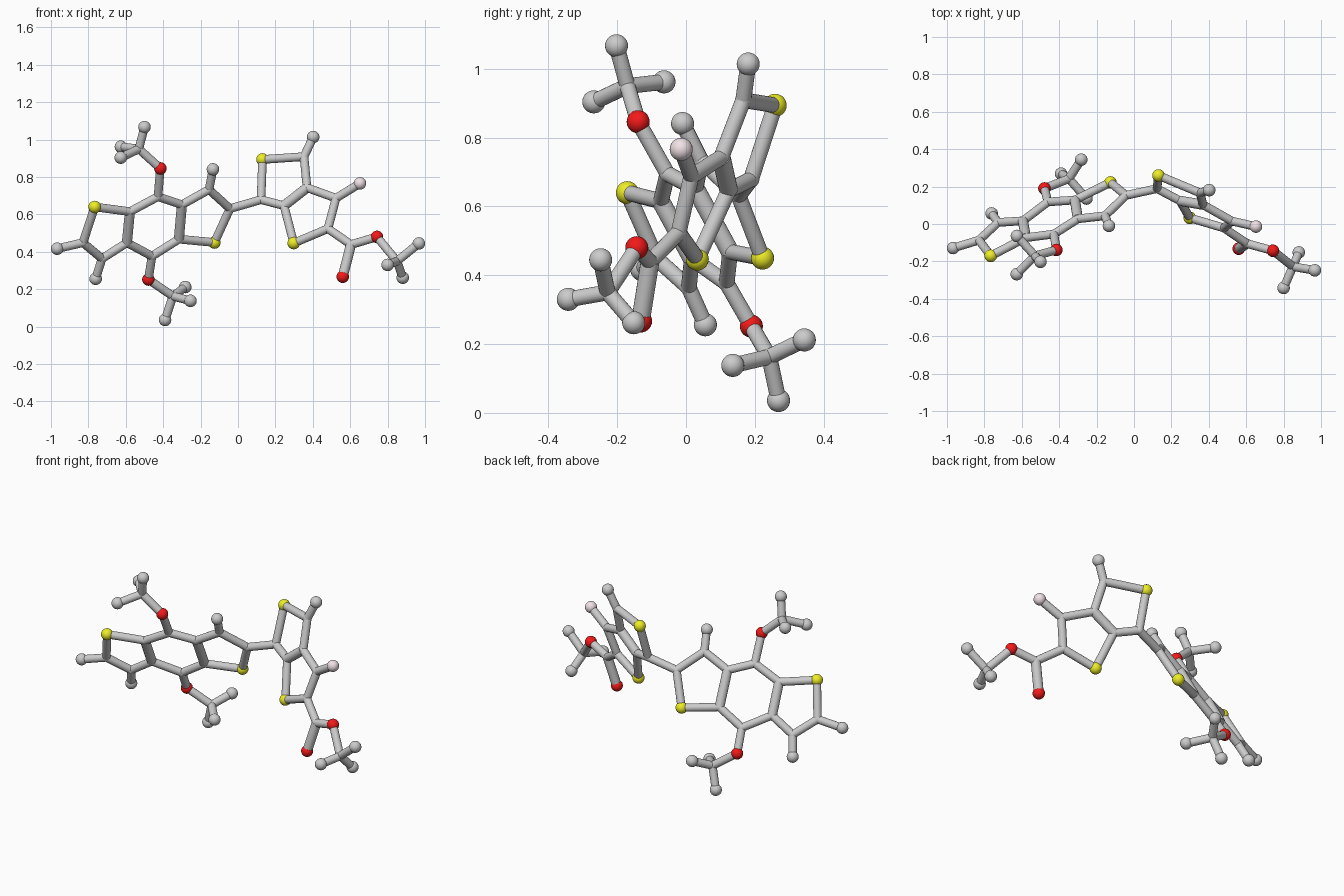
import bpy
from math import radians
from mathutils import Vector

if "Cube" in bpy.data.objects:
    bpy.data.objects.remove(bpy.data.objects["Cube"])

END_R, BOND_R, THICK_R = 0.0335, 0.023, 0.027


def left(x, z):   # point on the plane of the left ring system
    return Vector((x, 0.541 + 0.44 * x - 0.585 * z, z))


def right(x, z):  # point on the plane of the right ring system
    return Vector((x, 0.011 - 0.44 * x + 0.342 * z, z))


P = {
    # left three-ring core
    'S1': left(-.766, .64), 'a': left(-.829, .449), 'b': left(-.727, .364),
    'c': left(-.594, .449), 'd': left(-.578, .615), 'e': left(-.428, .695),
    'f': left(-.30, .652), 'g': left(-.316, .468), 'h': left(-.46, .377),
    'i': left(-.155, .733), 'j': left(-.043, .631), 'S2': left(-.126, .45),
    'E1': left(-.967, .417), 'E2': left(-.761, .256), 'E3': left(-.134, .841),
    # right two-ring core
    'k': right(.123, .679), 'S3': right(.131, .894), 'l': right(.353, .909),
    'm': right(.369, .743), 'n': right(.246, .647), 'o': right(.524, .687),
    'p': right(.481, .524), 'S4': right(.298, .447),
    'E4': right(.402, 1.014), 'F': right(.652, .766),
    # side branches
    'q': right(.604, .439), 'O3': Vector((.56, -.132, .267)), 'O4': Vector((.743, -.143, .48)),
    'r': Vector((.85, -.228, .35)), 'E5': Vector((.967, -.248, .445)),
    'E6': Vector((.80, -.342, .33)), 'E7': Vector((.881, -.152, .262)),
    'O1': Vector((-.415, -.139, .846)), 's': Vector((-.53, -.17, .95)),
    'E8': Vector((-.50, -.202, 1.067)), 'E9': Vector((-.626, -.064, .962)),
    'E10': Vector((-.627, -.268, .904)),
    'O2': Vector((-.479, .19, .252)), 't': Vector((-.348, .242, .163)),
    'E11': Vector((-.282, .344, .212)), 'E12': Vector((-.254, .136, .138)),
    'E13': Vector((-.39, .269, .036)),
}

# chains of bonded atoms for each part
PARTS = {
    'left_core': ['S1 a b c d S1', 'd e f g h c', 'f i j S2 g', 'a E1', 'b E2', 'i E3'],
    'link': ['j k'],
    'right_core': ['k S3 l m n k', 'm o p S4 n', 'l E4', 'o F'],
    'end_branch': ['p q O3', 'q O4 r E5', 'r E6', 'r E7'],
    'upper_branch': ['e O1 s E8', 's E9', 's E10'],
    'lower_branch': ['h O2 t E11', 't E12', 't E13'],
}
THICK = {'c d', 'f g', 'q O3', 'm n'}


def material(name, color):
    mat = bpy.data.materials.new(name)
    mat.diffuse_color = color
    mat.use_nodes = True
    mat.node_tree.nodes["Principled BSDF"].inputs["Base Color"].default_value = mat.diffuse_color
    return mat


COLORS = {
    'S': material('yellow', (.85, .85, .02, 1)),
    'O': material('red', (.9, .01, .01, 1)),
    'F': material('pale_pink', (.88, .76, .79, 1)),
}


def ball(name, pos, radius):
    bpy.ops.mesh.primitive_uv_sphere_add(segments=24, ring_count=14, radius=radius, location=pos)
    obj = bpy.context.object
    obj.name = name
    bpy.ops.object.shade_smooth()
    return obj


def stick(name, a, b, radius):
    d = b - a
    bpy.ops.mesh.primitive_cylinder_add(vertices=20, radius=radius, depth=d.length, location=(a + b) / 2,
                                        rotation=d.to_track_quat('Z', 'Y').to_euler())
    obj = bpy.context.object
    obj.name = name
    bpy.ops.object.shade_smooth_by_angle(angle=radians(40))
    return obj


# sticks
for part, chains in PARTS.items():
    for chain in chains:
        names = chain.split()
        for u, v in zip(names, names[1:]):
            thick = f'{u} {v}' in THICK or f'{v} {u}' in THICK
            stick(part + '_bond', P[u], P[v], THICK_R if thick else BOND_R)

# balls: small ones round off the joints, large ones sit on ends and coloured atoms
for key, pos in P.items():
    if key[0] in COLORS:
        ball(COLORS[key[0]].name + '_atom', pos, END_R).data.materials.append(COLORS[key[0]])
    elif key[0] == 'E':
        ball('end_atom', pos, END_R)
    else:
        ball('joint', pos, BOND_R * 1.05)
